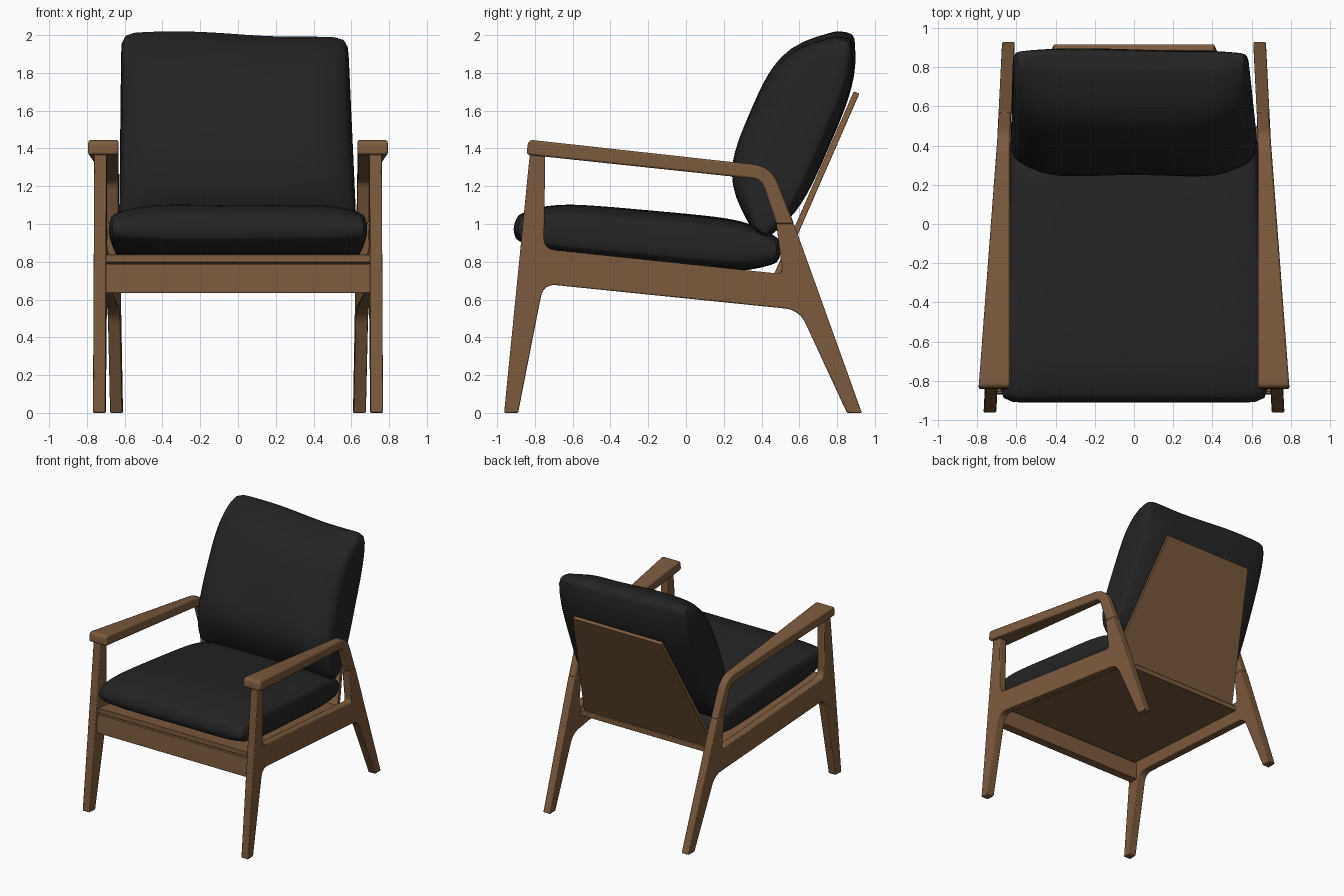
import bpy, bmesh, math
from mathutils import Vector

cube = bpy.data.objects.get("Cube")
if cube:
    bpy.data.objects.remove(cube, do_unlink=True)


def material(name, colour):
    mat = bpy.data.materials.new(name)
    mat.use_nodes = True
    mat.diffuse_color = colour
    bsdf = next(n for n in mat.node_tree.nodes if n.type == 'BSDF_PRINCIPLED')
    bsdf.inputs["Base Color"].default_value = colour
    bsdf.inputs["Roughness"].default_value = 0.7
    return mat


wood = material("walnut wood", (0.2, 0.106, 0.05, 1))
fabric = material("black fabric", (0.018, 0.018, 0.018, 1))


def finish(name, bm, mat):
    bmesh.ops.recalc_face_normals(bm, faces=bm.faces)
    mesh = bpy.data.meshes.new(name)
    bm.to_mesh(mesh)
    bm.free()
    mesh.materials.append(mat)
    obj = bpy.data.objects.new(name, mesh)
    bpy.context.collection.objects.link(obj)
    return obj


def rounded(corners, steps=6):
    """Outline in (y, z); a third value on a corner rounds it off."""
    points = []
    for i, c in enumerate(corners):
        p = Vector(c[:2])
        if len(c) == 2:
            points.append(p)
            continue
        before = Vector(corners[i - 1][:2])
        after = Vector(corners[(i + 1) % len(corners)][:2])
        a = p + (before - p).normalized() * c[2]
        b = p + (after - p).normalized() * c[2]
        for k in range(steps + 1):
            t = k / steps
            points.append(a * (1 - t) ** 2 + p * 2 * t * (1 - t) + b * t * t)
    return points


def prism(name, corners, inner, outer, bevel=0.006, mirror=False):
    """Side outline extruded between two x limits that depend on (y, z)."""
    bm = bmesh.new()
    outline = rounded(corners)
    sides = [[bm.verts.new((limit(*p), *p)) for p in outline] for limit in (inner, outer)]
    for side in sides:
        bm.faces.new(side)
    for i in range(len(outline)):
        bm.faces.new((sides[0][i - 1], sides[0][i], sides[1][i], sides[1][i - 1]))
    obj = finish(name, bm, wood)
    if mirror:
        obj.modifiers.new("Mirror", 'MIRROR')
    mod = obj.modifiers.new("Bevel", 'BEVEL')
    mod.width, mod.segments, mod.limit_method = bevel, 2, 'ANGLE'
    mod.angle_limit = math.radians(40)
    smooth(obj, 35)
    return obj


def smooth(obj, angle):
    bpy.ops.object.select_all(action='DESELECT')
    obj.select_set(True)
    bpy.context.view_layer.objects.active = obj
    bpy.ops.object.shade_smooth_by_angle(angle=math.radians(angle))


# Side frames splay outwards towards the front
def frame_in(y, z):
    return 0.655 - 0.05 * y


def frame_out(y, z):
    return frame_in(y, z) + 0.065


def arm_in(y, z):
    return min(0.633, frame_in(y, z))


def arm_out(y, z):
    return frame_out(y, z) + 0.032 * max(0, 0.4 - y) / 1.24


prism("side_frames", [
    (-0.963, 0), (-0.889, 0), (-0.755, 0.683, 0.07), (0.6, 0.545, 0.08),
    (0.852, 0), (0.931, 0), (0.572, 1.0), (0.478, 1.0), (0.512, 0.735, 0.03),
    (-0.752, 0.868, 0.06), (-0.745, 1.39), (-0.825, 1.39)],
    frame_in, frame_out, mirror=True)

prism("armrests", [
    (-0.845, 1.367, 0.02), (0.4, 1.235, 0.05), (0.478, 1.0), (0.572, 1.0),
    (0.452, 1.305, 0.1), (-0.835, 1.447, 0.03)],
    arm_in, arm_out, bevel=0.01, mirror=True)


# Crosswise wooden parts
def crosswise(name, corners, half):
    prism(name, corners, lambda y, z: -half(y, z), half, bevel=0.004)


crosswise("front_rail", [(-0.872, 0.635), (-0.8, 0.635), (-0.8, 0.782), (-0.865, 0.79)],
          lambda y, z: frame_in(y, z) + 0.005)
crosswise("seat_board", [(-0.855, 0.796), (-0.855, 0.838), (0.5, 0.702), (0.5, 0.66)],
          lambda y, z: frame_in(y, z) + 0.005)
crosswise("back_panel", [(0.44, 0.675), (0.47, 0.665), (0.918, 1.69), (0.888, 1.702)],
          lambda y, z: 0.615 - 0.205 * (z - 0.66) / 1.03)


def cushion(name, origin, angle, length, widths, puff, rim, power, droop=0):
    """Padded block: v runs along its length, w through its thickness."""
    along = Vector((0, math.cos(angle), math.sin(angle)))
    out = Vector((0, -math.sin(angle), math.cos(angle)))
    bm = bmesh.new()
    bmesh.ops.create_cube(bm, size=2)
    bmesh.ops.subdivide_edges(bm, edges=bm.edges[:], cuts=9, use_grid_fill=True)
    for vert in bm.verts:
        u, v, w = vert.co
        t = (v + 1) / 2
        bulge = 1 - w * w
        thick = (rim + (1 - rim) * (1 - abs(v) ** power)) * (1 - 0.3 * u ** 8)
        thick *= 1 + 0.02 * math.sin(5 * u + 3 * v)
        half = widths[0] + (widths[1] - widths[0]) * t
        x = u * (half - 0.02 * (1 - bulge)) - droop * t
        s = v * (length / 2 - 0.025 * (1 - bulge))
        s -= droop * t * (u + 0.4 * math.sin(4 * u))
        d = w * (puff[0] if w > 0 else puff[1]) * thick
        vert.co = Vector((x, *origin)) + along * s + out * d
    obj = finish(name, bm, fabric)
    obj.modifiers.new("Subdivision", 'SUBSURF').levels = 1
    obj.modifiers["Subdivision"].render_levels = 1
    smooth(obj, 60)


cushion("seat_cushion", (-0.205, 0.915), math.radians(-5.2), 1.42,
        (0.69, 0.628), (0.155, 0.13), 0.5, 6)
cushion("back_cushion", (0.637, 1.463), math.radians(66.7), 1.155,
        (0.63, 0.6), (0.32, 0.13), 0.27, 4, droop=0.018)
